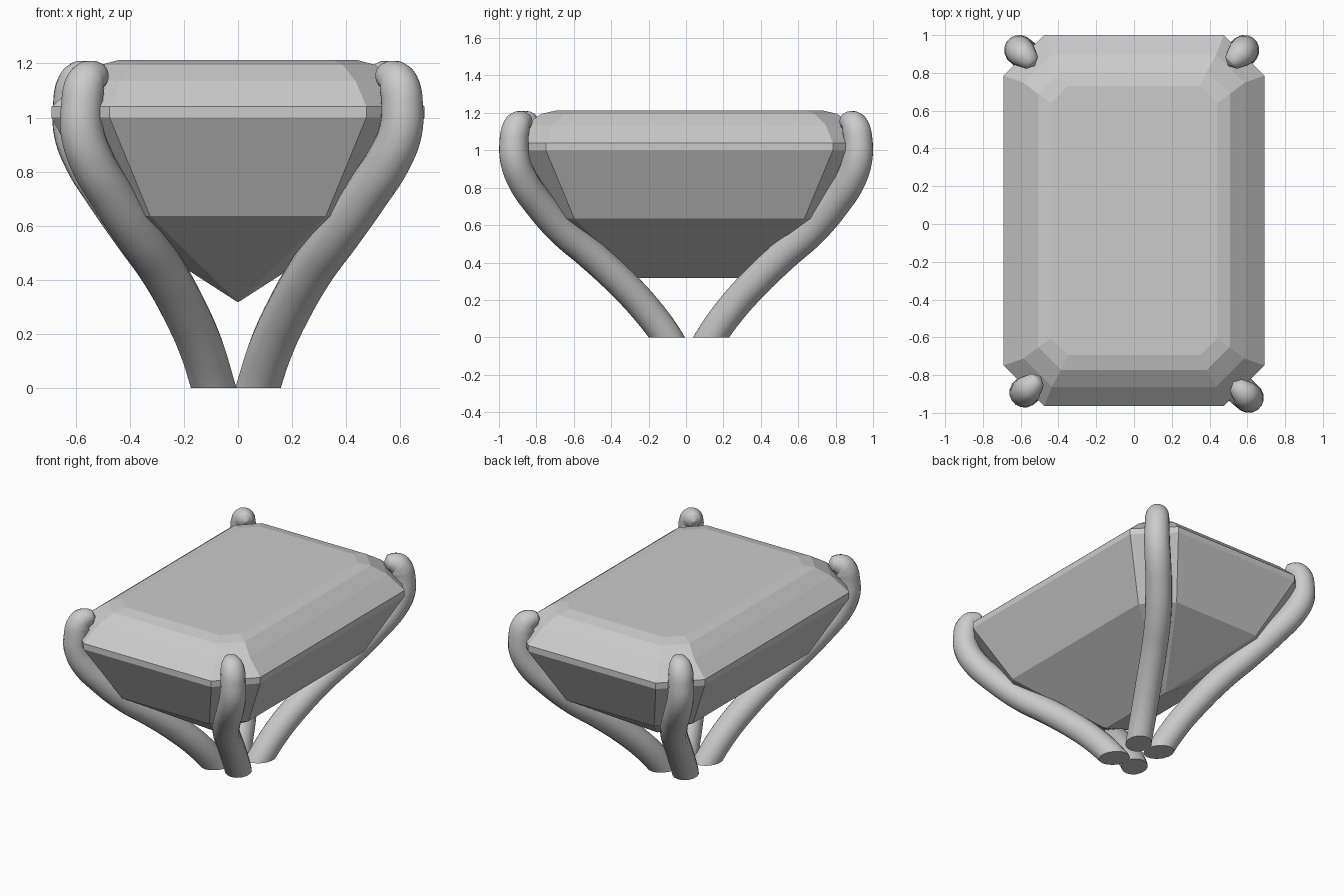
import bpy, bmesh

if "Cube" in bpy.data.objects:
    bpy.data.objects.remove(bpy.data.objects["Cube"])

# ---------- step-cut gemstone ----------
GY = 0.018  # gem sits slightly towards the back
# (half width x, half length y, corner cut, z) from keel to table
levels = [
    (0.003, 0.29, 0.001, 0.318),
    (0.495, 0.785, 0.17, 0.635),
    (0.69, 0.982, 0.215, 1.00),
    (0.69, 0.982, 0.215, 1.04),
    (0.585, 0.88, 0.15, 1.135),
    (0.507, 0.79, 0.12, 1.195),
    (0.44, 0.712, 0.09, 1.213),
]

bm = bmesh.new()
rings = []
for hx, hy, c, z in levels:
    pts = [(hx, hy - c), (hx - c, hy), (c - hx, hy), (-hx, hy - c),
           (-hx, c - hy), (c - hx, -hy), (hx - c, -hy), (hx, c - hy)]
    rings.append([bm.verts.new((x, y + GY, z)) for x, y in pts])
for a, b in zip(rings, rings[1:]):
    for i in range(8):
        j = (i + 1) % 8
        bm.faces.new((a[i], a[j], b[j], b[i]))
bm.faces.new(rings[-1])
bm.faces.new(rings[0][::-1])
bmesh.ops.recalc_face_normals(bm, faces=bm.faces[:])
me = bpy.data.meshes.new("gemstone")
bm.to_mesh(me)
bm.free()
bpy.context.collection.objects.link(bpy.data.objects.new("gemstone", me))

# ---------- curved prongs ----------
# (x, y, z, radius) along one prong, ending in an inward hooked tip
path = [
    (0.045, 0.05, -0.12, 0.081), (0.082, 0.117, 0.0, 0.082),
    (0.130, 0.227, 0.15, 0.083), (0.199, 0.365, 0.30, 0.083),
    (0.280, 0.515, 0.44, 0.083), (0.375, 0.665, 0.57, 0.083),
    (0.48, 0.795, 0.72, 0.083), (0.56, 0.878, 0.845, 0.083),
    (0.602, 0.915, 0.95, 0.081), (0.607, 0.92, 1.05, 0.078),
    (0.60, 0.912, 1.105, 0.077), (0.585, 0.897, 1.138, 0.072),
    (0.562, 0.875, 1.152, 0.060), (0.54, 0.853, 1.155, 0.045),
    (0.525, 0.838, 1.155, 0.004),
]


def make_prong(name, sx, sy, dx, dy):
    cu = bpy.data.curves.new(name, 'CURVE')
    cu.dimensions = '3D'
    cu.bevel_depth = 1.0
    cu.bevel_resolution = 6
    cu.resolution_u = 6
    cu.use_fill_caps = True
    sp = cu.splines.new('BEZIER')
    sp.bezier_points.add(len(path) - 1)
    for p, (x, y, z, r) in zip(sp.bezier_points, path):
        t = max(0.0, min(1.0, z))
        p.co = (sx * x - 0.008 * (1 - t) + dx * t ** 3,
                sy * y + 0.016 * (1 - t) + dy * t ** 3, z)
        p.radius = r
        p.handle_left_type = p.handle_right_type = 'AUTO'
    ob = bpy.data.objects.new(name, cu)
    bpy.context.collection.objects.link(ob)
    bpy.ops.object.select_all(action='DESELECT')
    ob.select_set(True)
    bpy.context.view_layer.objects.active = ob
    bpy.ops.object.convert(target='MESH')
    ob = bpy.context.view_layer.objects.active
    # cut the foot flat on the ground
    b = bmesh.new()
    b.from_mesh(ob.data)
    bmesh.ops.remove_doubles(b, verts=b.verts[:], dist=0.0005)
    bmesh.ops.bisect_plane(b, geom=b.verts[:] + b.edges[:] + b.faces[:],
                           plane_co=(0, 0, 0), plane_no=(0, 0, 1), clear_inner=True)
    bmesh.ops.holes_fill(b, edges=[e for e in b.edges if e.is_boundary], sides=0)
    bmesh.ops.recalc_face_normals(b, faces=b.faces[:])
    b.to_mesh(ob.data)
    b.free()
    bpy.ops.object.shade_smooth_by_angle(angle=0.7)


make_prong("front_right_prong", 1, -1, 0.0, 0.0)
make_prong("front_left_prong", -1, -1, 0.03, 0.03)
make_prong("back_right_prong", 1, 1, -0.025, 0.0)
make_prong("back_left_prong", -1, 1, 0.0, 0.0)
